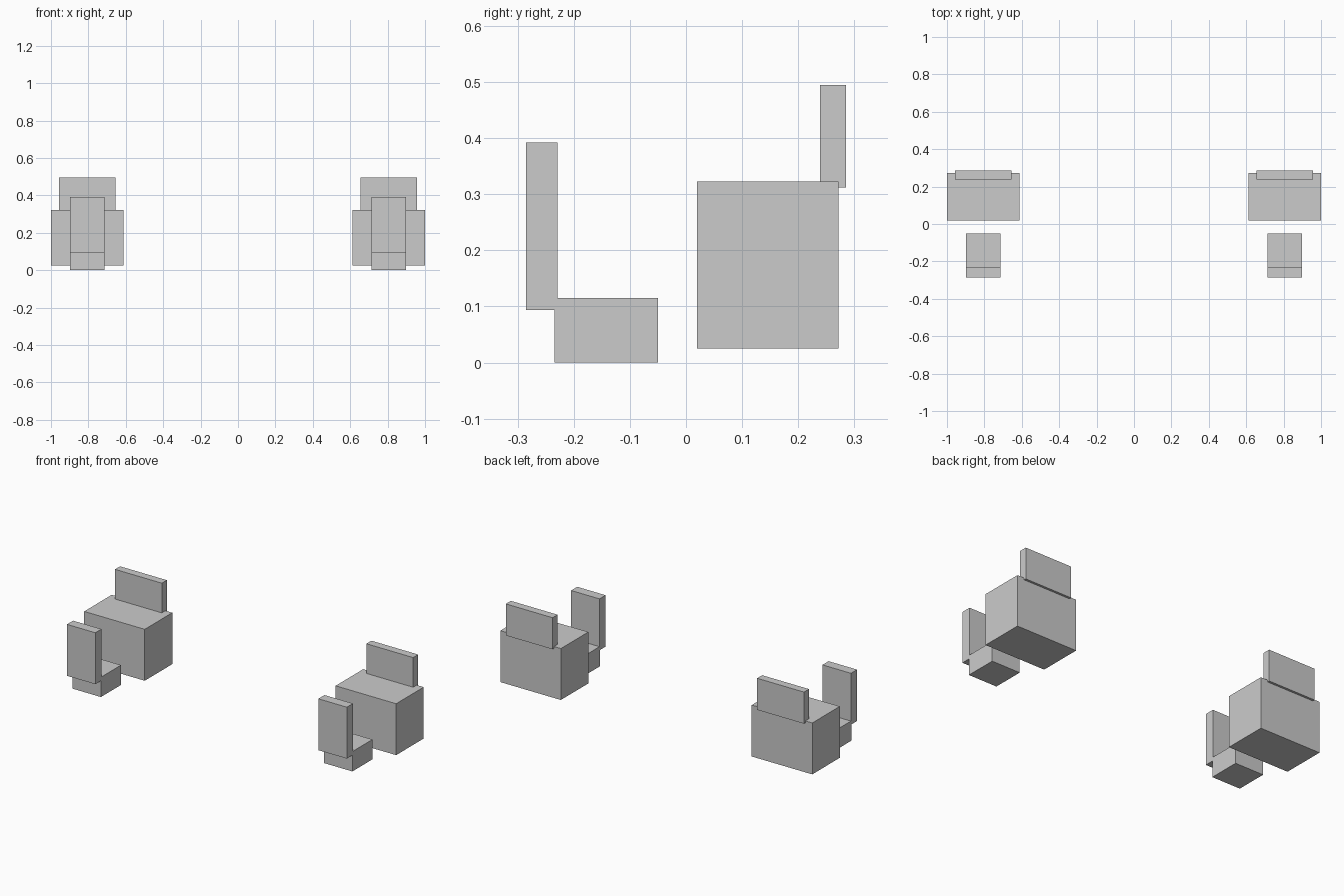
import bpy

if "Cube" in bpy.data.objects:
    bpy.data.objects.remove(bpy.data.objects["Cube"])


def box(name, x, y, z):
    """Axis-aligned box from (min, max) ranges."""
    bpy.ops.mesh.primitive_cube_add(size=1, location=[(a + b) / 2 for a, b in (x, y, z)])
    ob = bpy.context.object
    ob.name = name
    ob.scale = [b - a for a, b in (x, y, z)]
    bpy.ops.object.transform_apply(location=False, rotation=False, scale=True)
    return ob


# part: half width, y range, z range
PARTS = {
    "seat": (0.091, (-0.234, -0.05), (0.0, 0.115)),
    "seat_back": (0.091, (-0.285, -0.229), (0.094, 0.392)),
    "desk": (0.194, (0.02, 0.272), (0.025, 0.323)),
    "desk_panel": (0.15, (0.239, 0.285), (0.312, 0.495)),
}

# two identical desk and chair sets, left and right
for side, cx in (("left", -0.806), ("right", 0.806)):
    for part, (hw, y, z) in PARTS.items():
        box(f"{part}_{side}", (cx - hw, cx + hw), y, z)
